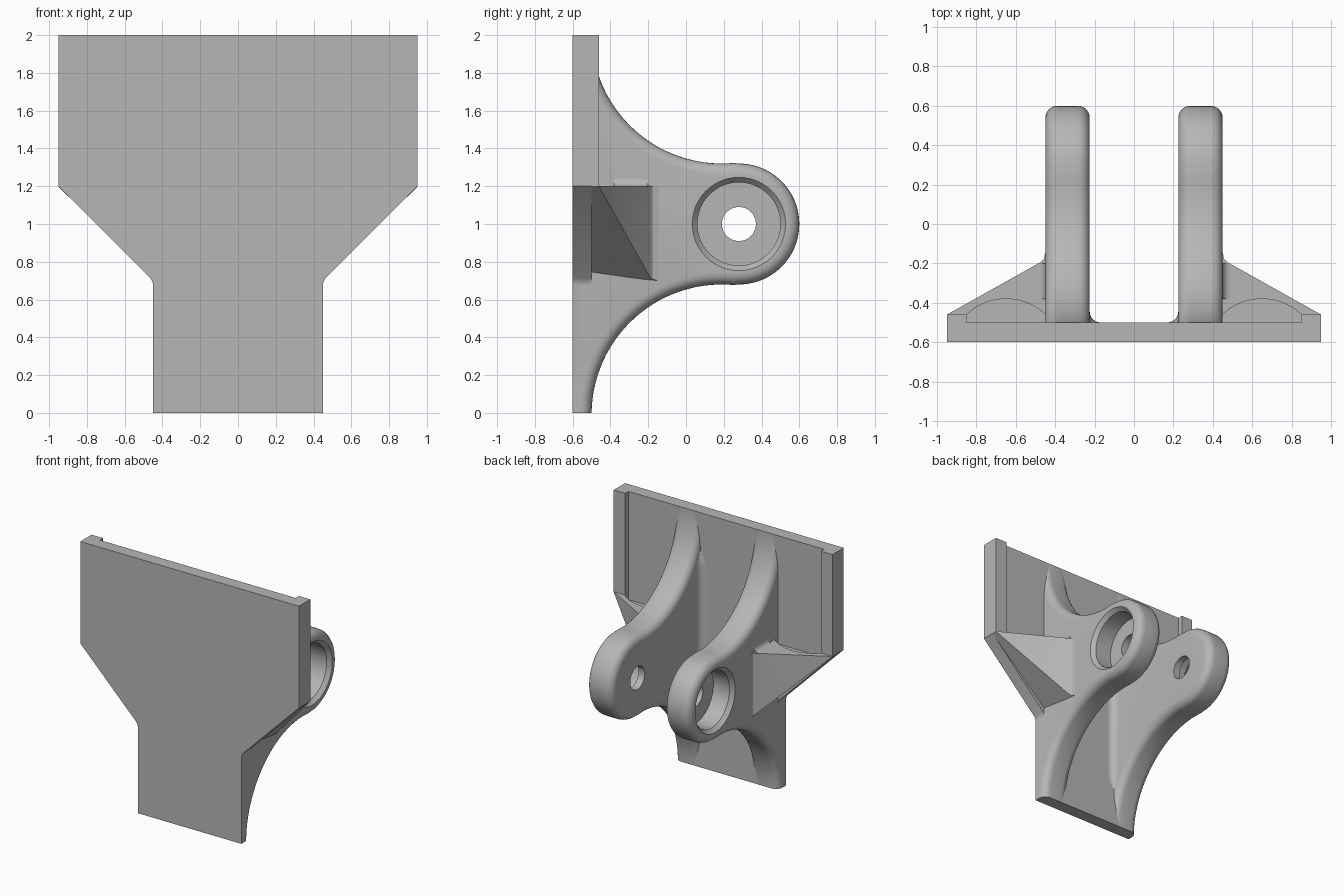
import bpy, bmesh
from math import sin, cos, pi, sqrt, atan2

if "Cube" in bpy.data.objects:
    bpy.data.objects.remove(bpy.data.objects["Cube"])

GREY = (0.47, 0.47, 0.47, 1)
grey = bpy.data.materials.new("plain grey")
grey.use_nodes = True
grey.diffuse_color = GREY
grey.node_tree.nodes["Principled BSDF"].inputs["Base Color"].default_value = GREY


def loft(name, rings, bevel_rule=None):
    """Skin equal-length rings, cap the ends, optionally round chosen edges."""
    bm = bmesh.new()
    rows = [[bm.verts.new(p) for p in ring] for ring in rings]
    n = len(rows[0])
    for a, b in zip(rows, rows[1:]):
        for i in range(n):
            j = (i + 1) % n
            bm.faces.new((a[i], a[j], b[j], b[i]))
    bm.faces.new(rows[0])
    bm.faces.new(rows[-1])
    bmesh.ops.recalc_face_normals(bm, faces=bm.faces)
    if bevel_rule:
        edges = [e for e in bm.edges if bevel_rule(e.verts[0].co, e.verts[1].co)]
        bmesh.ops.bevel(bm, geom=edges, offset=0.06, segments=6,
                        profile=0.5, affect='EDGES')
    mesh = bpy.data.meshes.new(name)
    bm.to_mesh(mesh)
    bm.free()
    mesh.materials.append(grey)
    obj = bpy.data.objects.new(name, mesh)
    bpy.context.collection.objects.link(obj)
    return obj


def arc(cx, cy, r, a0, a1, n):
    return [(cx + r * cos(a0 + (a1 - a0) * i / n),
             cy + r * sin(a0 + (a1 - a0) * i / n)) for i in range(n + 1)]


def cut(obj, cutter):
    bpy.context.view_layer.objects.active = obj
    mod = obj.modifiers.new("cut", 'BOOLEAN')
    mod.object = cutter
    mod.solver = 'EXACT'
    bpy.ops.object.modifier_apply(modifier=mod.name)
    bpy.data.objects.remove(cutter)


def mirror(obj):
    obj.modifiers.new("mirror", 'MIRROR')


# Back plate with narrow lower stem
half = [(0.45, 0), (0.45, 0.68), (0.453, 0.695), (0.462, 0.712), (0.95, 1.2), (0.95, 2)]
outline = half + [(-x, z) for x, z in reversed(half)]
loft("mounting_plate", [[(x, y, z) for x, z in outline] for y in (-0.6, -0.5)],
     lambda a, b: min(a.y, b.y) > -0.51 and abs(a.x - b.x) < 0.001
     and abs(a.x) < 0.46 and max(a.z, b.z) < 0.69)

# Raised strips along the upper side edges
strip = [(0.85, -0.5), (0.95, -0.5), (0.95, -0.46), (0.85, -0.46)]
mirror(loft("edge_strips", [[(x, y, z) for x, y in strip] for z in (1.2, 2)]))

# Pivot lugs: sweeping arms blending into a round eye
R, CY, CZ, EY = 0.69, 0.19, -0.01, 0.28
tilt = atan2(1 - CZ, EY - CY)
lower = arc(CY, CZ, R, pi - 0.0145, tilt, 28)
lower[0] = (-0.5, 0)
eye = arc(EY, 1, 0.32, tilt - pi, pi - tilt, 40)
upper = [(y, 2 - z) for y, z in reversed(lower)]
profile = [(-0.58, 0)] + lower + eye[1:-1] + upper + [(-0.58, 2)]
lugs = loft("pivot_lugs", [[(x, y, z) for y, z in profile] for x in (0.225, 0.45)],
            lambda a, b: abs(a.x - b.x) < 0.001 and min(a.y, b.y) > -0.57)

# Chamfered counterbore and through hole
steps = [(0.47, 0.265), (0.42, 0.22), (0.28, 0.22), (0.28, 0.09), (0.1, 0.09)]
bore = loft("bore_cutter", [[(x, y, z) for y, z in arc(EY, 1, r, 0, 2 * pi, 48)[:-1]]
                            for x, r in steps])
cut(lugs, bore)
mirror(lugs)

# Concave fillets between the inner lug faces and the plate
rings = []
for i in range(41):
    z = 0.3 + 1.4 * i / 40
    rise = R - sqrt(R * R - min(z, 2 - z, R) ** 2)
    r = max(0.002, min(0.055, rise - 0.06))
    section = [(0.25, -0.52), (0.25, -0.5 + r)]
    section += arc(0.225 - r, -0.5 + r, r, 0, -pi / 2, 6) + [(0.225 - r, -0.52)]
    rings.append([(x, y, z) for x, y in section])
mirror(loft("inner_fillets", rings))

# Side gussets: sloped outer wall, underside in line with the plate edge
plan = [(0.4, -0.5), (0.95, -0.5), (0.95, -0.46), (0.475, -0.194),
        (0.458, -0.178), (0.45, -0.145), (0.4, -0.145)]
gussets = loft("side_gussets", [
    [(x, y, min(1.198, max(0.7, x + 0.25))) for x, y in plan],
    [(x, y, 1.2) for x, y in plan]])

# Shallow round relief in each gusset top
a = atan2(0.21, 0.2)
relief = arc(0.65, -0.67, 0.29, a, pi - a, 20) + [(0.45, -0.55), (0.85, -0.55)]
cut(gussets, loft("relief_cutter", [[(x, y, z) for x, y in relief] for z in (1.15, 1.3)]))
mirror(gussets)

# Small fillet where each gusset top meets its lug
corner = [(0.43, 1.19), (0.49, 1.19)] + arc(0.49, 1.24, 0.04, -pi / 2, -pi, 6) + [(0.43, 1.24)]
mirror(loft("gusset_fillets", [[(x, y, z) for x, z in corner] for y in (-0.38, -0.2)]))

# Smooth curves, keep hard edges
bpy.ops.object.select_all(action='DESELECT')
for obj in bpy.context.collection.objects:
    if obj.type == 'MESH' and grey.name in obj.data.materials:
        obj.select_set(True)
        bpy.context.view_layer.objects.active = obj
bpy.ops.object.shade_smooth_by_angle(angle=0.5)
